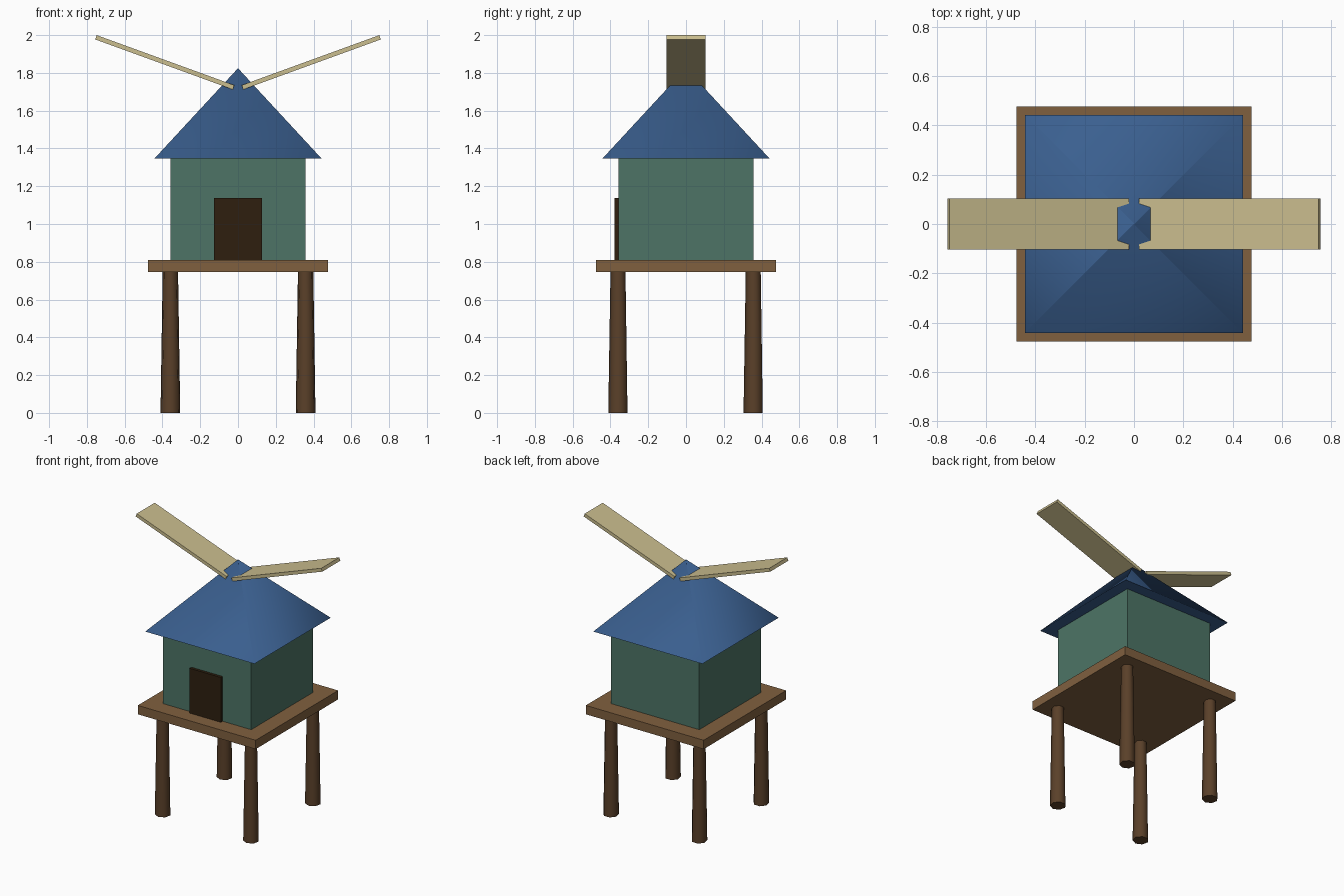
import bpy
from math import radians, pi, sqrt

if "Cube" in bpy.data.objects:
    bpy.data.objects.remove(bpy.data.objects["Cube"], do_unlink=True)


def material(name, hex_code):
    """Flat material from an sRGB hex code, stored as linear values."""
    srgb = [int(hex_code[i:i + 2], 16) / 255 for i in (0, 2, 4)]
    linear = [c / 12.92 if c <= 0.04045 else ((c + 0.055) / 1.055) ** 2.4 for c in srgb]
    mat = bpy.data.materials.new(name)
    mat.use_nodes = True
    mat.diffuse_color = (*linear, 1)
    mat.node_tree.nodes["Principled BSDF"].inputs["Base Color"].default_value = (*linear, 1)
    return mat


leg_wood = material("dark leg wood", "5A4029")
deck_wood = material("deck wood", "80603F")
wall_green = material("wall green", "4D7466")
door_brown = material("door brown", "2E1F0F")
roof_blue = material("roof blue", "3A5F8F")
blade_cream = material("blade cream", "CABD8E")


def finish(name, mat):
    obj = bpy.context.object
    obj.name = obj.data.name = name
    obj.data.materials.append(mat)
    return obj


def box(name, mat, size, centre, tilt=0):
    bpy.ops.mesh.primitive_cube_add(size=1, location=centre, rotation=(0, tilt, 0))
    obj = finish(name, mat)
    obj.scale = size
    return obj


def cone(name, mat, sides, r_bottom, r_top, z0, z1, xy=(0, 0), turn=0):
    bpy.ops.mesh.primitive_cone_add(
        vertices=sides, radius1=r_bottom, radius2=r_top, depth=z1 - z0,
        location=(*xy, (z0 + z1) / 2), rotation=(0, 0, turn))
    obj = finish(name, mat)
    bpy.ops.object.shade_smooth_by_angle(angle=radians(75))
    return obj


DECK_Z, FLOOR_Z, EAVES_Z, PEAK_Z = 0.745, 0.81, 1.347, 1.823
HALF = 0.358  # half the hut width, also the leg spacing

# Four tapered stilts
for depth_name, sy in (("front", -1), ("back", 1)):
    for side_name, sx in (("right", -1), ("left", 1)):
        cone(f"{depth_name}_{side_name}_leg", leg_wood, 7, 0.0536, 0.0417,
             0, DECK_Z, (sx * HALF, sy * HALF), pi)

# Platform, hut and door
box("platform", deck_wood, (0.955, 0.955, FLOOR_Z - DECK_Z), (0, 0, (DECK_Z + FLOOR_Z) / 2))
box("hut_walls", wall_green, (2 * HALF, 2 * HALF, EAVES_Z - FLOOR_Z),
    (0, 0, (FLOOR_Z + EAVES_Z) / 2))
box("door", door_brown, (0.253, 0.03, 0.328), (0, -0.364, FLOOR_Z + 0.164))

# Pyramid roof with a very small tip
cone("roof", roof_blue, 4, 0.442 * sqrt(2), 0.002, EAVES_Z, PEAK_Z, turn=pi / 4)

# Two blades rising outwards from the roof peak
for side_name, sx in (("right", -1), ("left", 1)):
    box(f"{side_name}_blade", blade_cream, (0.775, 0.2086, 0.024),
        (sx * 0.388, 0, 1.856), tilt=-sx * radians(20))
